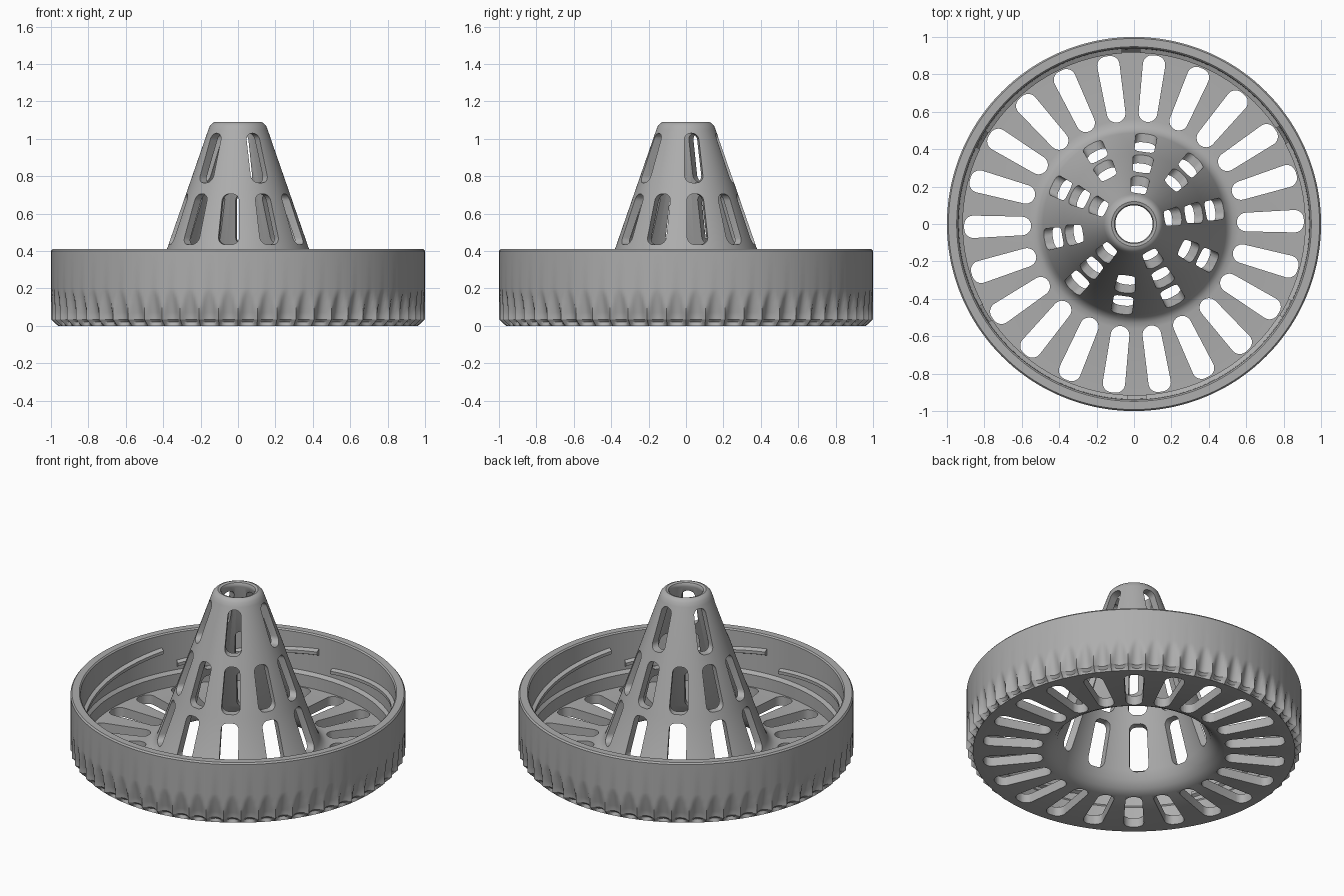
import bpy, bmesh, math
from math import sin, cos, pi, radians
from mathutils import Matrix

cube = bpy.data.objects.get("Cube")
if cube:
    bpy.data.objects.remove(cube, do_unlink=True)

grey = bpy.data.materials.new("grey plastic")
grey.use_nodes = True
colour = (0.42, 0.42, 0.42, 1)
grey.diffuse_color = colour
grey.node_tree.nodes["Principled BSDF"].inputs["Base Color"].default_value = colour

GRIPS = 60
SEGMENTS = GRIPS * 8


def finish(bm, name):
    bmesh.ops.recalc_face_normals(bm, faces=bm.faces)
    mesh = bpy.data.meshes.new(name)
    bm.to_mesh(mesh)
    bm.free()
    obj = bpy.data.objects.new(name, mesh)
    bpy.context.collection.objects.link(obj)
    mesh.materials.append(grey)
    return obj


def smooth(obj, angle):
    bpy.ops.object.select_all(action='DESELECT')
    obj.select_set(True)
    bpy.context.view_layer.objects.active = obj
    bpy.ops.object.shade_smooth_by_angle(angle=radians(angle))


def grip_depth(r, z, step):
    """Scalloped finger grips, pointed at the top, on the outer wall only."""
    if r < 0.97 or z > 0.2:
        return 0
    across = (step % 8 - 4) / 4
    return max(0, 0.034 * min(1, (0.2 - z) / 0.15) - 0.034 * across ** 2)


def lathe(bm, profile):
    rings = []
    for s in range(SEGMENTS):
        a = 2 * pi * s / SEGMENTS
        ring = []
        for r, z in profile:
            rr = r - grip_depth(r, z, s)
            ring.append(bm.verts.new((rr * cos(a), rr * sin(a), z)))
        rings.append(ring)
    n = len(profile)
    for s in range(SEGMENTS):
        p, q = rings[s], rings[(s + 1) % SEGMENTS]
        for i in range(n):
            j = (i + 1) % n
            bm.faces.new((p[i], q[i], q[j], p[j]))


def slot(bm, start, end, w0, w1, corner, low, high, matrix):
    """Tapered slot with rounded corners: x along, y across, z through."""
    outline = []
    corners = [(end, w1, 1, 0), (start, w0, 1, 1), (start, w0, -1, 2), (end, w1, -1, 3)]
    for x, w, side, quarter in corners:
        cx = x - corner if x == end else x + corner
        cy = side * (w / 2 - corner)
        for k in range(7):
            a = (quarter + k / 6) * pi / 2
            outline.append((cx + corner * cos(a), cy + corner * sin(a)))
    bottom = [bm.verts.new(matrix @ Matrix.Translation((x, y, low)).translation) for x, y in outline]
    top = [bm.verts.new(matrix @ Matrix.Translation((x, y, high)).translation) for x, y in outline]
    n = len(outline)
    bm.faces.new(bottom[::-1])
    bm.faces.new(top)
    for i in range(n):
        j = (i + 1) % n
        bm.faces.new((bottom[i], bottom[j], top[j], top[i]))


# Lid: grip wall, floor plate and hollow cone as one turned section
outer_wall = [(0.962, 0), (0.985, 0.02)] + [(1, 0.035 + 0.0185 * i) for i in range(10)]
rim = [(1, 0.4), (0.992, 0.41), (0.948, 0.41), (0.94, 0.402)]
inner_wall = [(0.935, 0.16), (0.918, 0.14), (0.918, 0.06)]
cone_out = [(0.56, 0.06), (0.53, 0.065), (0.505, 0.08), (0.486, 0.11), (0.38, 0.41),
            (0.16, 1.045), (0.15, 1.07), (0.135, 1.085), (0.12, 1.09)]
cone_in = [(0.105, 1.085), (0.1, 1.075), (0.1, 1.06), (0.335, 0.41), (0.435, 0.12),
           (0.46, 0.065), (0.495, 0.025), (0.54, 0)]
bm = bmesh.new()
lathe(bm, outer_wall + rim + inner_wall + cone_out + cone_in)
lid = finish(bm, "strainer_lid")

# Cutters for the drain slots in the floor and the three rows in the cone
bm = bmesh.new()
for i in range(22):
    turn = Matrix.Rotation(radians(1) + 2 * pi * i / 22, 4, 'Z')
    slot(bm, 0.55, 0.908, 0.1, 0.12, 0.0495, -0.05, 0.1, turn)

upright = Matrix(((0, 0, 1, 0), (0, 1, 0, 0), (1, 0, 0, 0), (0, 0, 0, 1)))
# count, bottom, top, lower width, upper width, inner and outer radius
rows = [(10, 0.11, 0.385, 0.115, 0.105, 0.25, 0.6),
        (10, 0.435, 0.705, 0.112, 0.092, 0.18, 0.5),
        (5, 0.765, 1.03, 0.1, 0.08, 0.07, 0.4)]
for count, z0, z1, w0, w1, r0, r1 in rows:
    for i in range(count):
        turn = Matrix.Rotation(radians(10) + 2 * pi * i / count, 4, 'Z')
        slot(bm, z0, z1, w0, w1, 0.038, r0, r1, turn @ upright)
cutter = finish(bm, "slot_cutter")
cutter.hide_render = True

cut = lid.modifiers.new("slots", 'BOOLEAN')
cut.operation = 'DIFFERENCE'
cut.solver = 'EXACT'
cut.object = cutter
bpy.context.view_layer.objects.active = lid
bpy.ops.object.modifier_apply(modifier=cut.name)
bpy.data.objects.remove(cutter, do_unlink=True)
smooth(lid, 30)

# Screw threads: six sloping ridges inside the wall
bm = bmesh.new()
STEPS = 24
for t in range(6):
    previous = None
    for k in range(STEPS + 1):
        f = k / STEPS
        a = radians(88 + 60 * t - 54 * f)
        z = 0.2 + 0.1 * f
        section = [(0.945, z - 0.025), (0.915, z - 0.01), (0.915, z + 0.01), (0.945, z + 0.025)]
        ring = [bm.verts.new((r * cos(a), r * sin(a), h)) for r, h in section]
        if previous:
            for i in range(4):
                j = (i + 1) % 4
                bm.faces.new((previous[i], previous[j], ring[j], ring[i]))
        else:
            bm.faces.new(ring)
        previous = ring
    bm.faces.new(previous[::-1])
threads = finish(bm, "screw_threads")
smooth(threads, 30)
